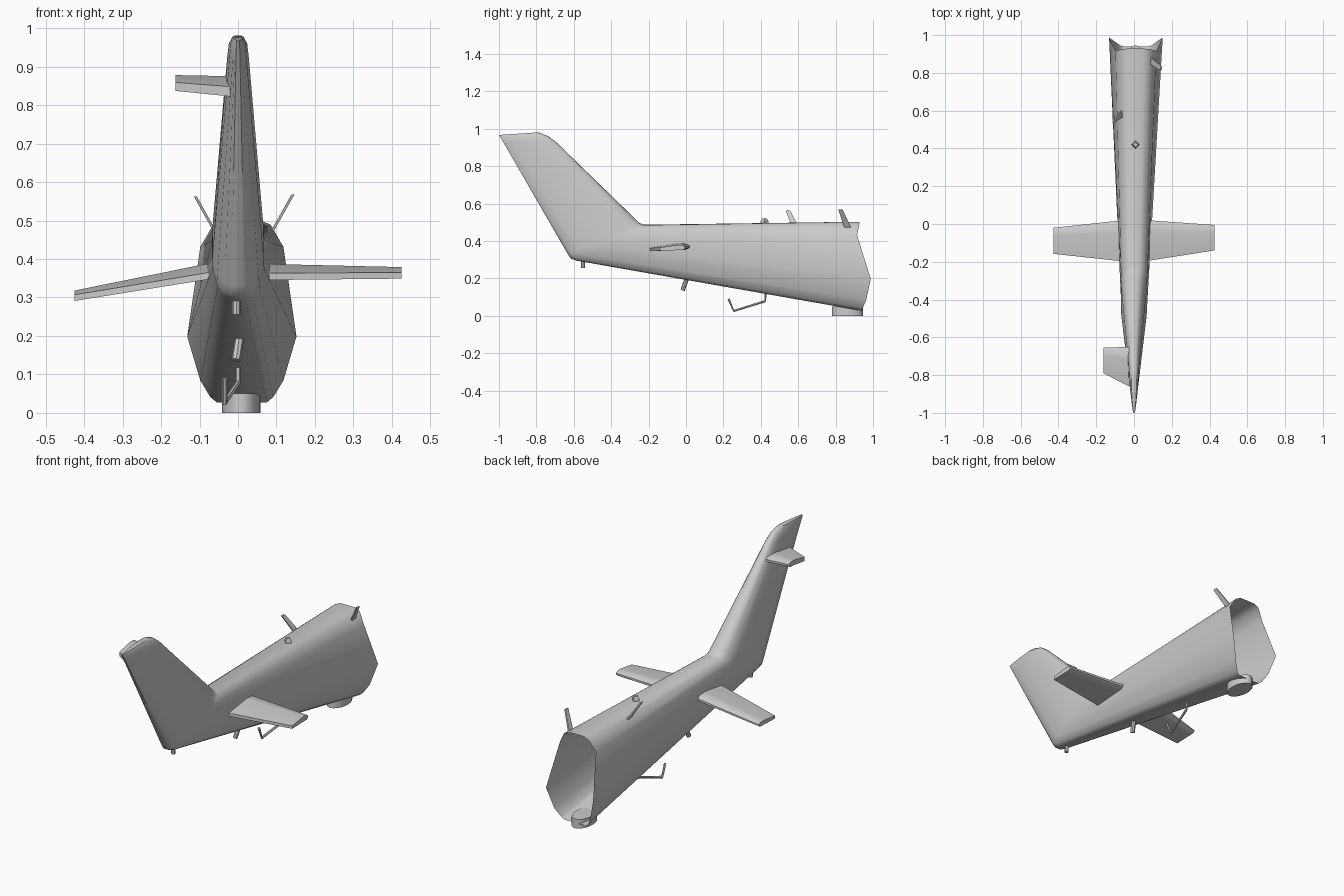
import bpy, bmesh, math
from mathutils import Vector

if "Cube" in bpy.data.objects:
    bpy.data.objects.remove(bpy.data.objects["Cube"])

grey = bpy.data.materials.new("plain_grey")
grey.diffuse_color = (0.6, 0.6, 0.6, 1)
grey.use_nodes = True
grey.node_tree.nodes["Principled BSDF"].inputs["Base Color"].default_value = grey.diffuse_color


def finish(name, bm, angle=40):
    bmesh.ops.remove_doubles(bm, verts=bm.verts, dist=1e-5)
    bmesh.ops.recalc_face_normals(bm, faces=bm.faces)
    me = bpy.data.meshes.new(name)
    bm.to_mesh(me)
    bm.free()
    me.materials.append(grey)
    ob = bpy.data.objects.new(name, me)
    bpy.context.collection.objects.link(ob)
    bpy.context.view_layer.objects.active = ob
    ob.select_set(True)
    bpy.ops.object.shade_smooth_by_angle(angle=math.radians(angle))
    ob.select_set(False)
    return ob


def loft(name, rings, cap_start=True, cap_end=True, angle=40):
    bm = bmesh.new()
    vs = [[bm.verts.new(p) for p in r] for r in rings]
    n = len(vs[0])
    for a, b in zip(vs, vs[1:]):
        for i in range(n):
            j = (i + 1) % n
            bm.faces.new((a[i], a[j], b[j], b[i]))
    if cap_start:
        bm.faces.new(vs[0])
    if cap_end:
        bm.faces.new(vs[-1])
    return finish(name, bm, angle)


def section(top, bottom, half, cx=0.0, shift=None):
    """Closed ring: half-widths at fractions from the upper to the lower edge."""
    pts = []
    for i, (t, x) in enumerate(half):
        y = top[0] + (bottom[0] - top[0]) * t + (shift[i] if shift else 0)
        z = top[1] + (bottom[1] - top[1]) * t
        pts.append((x, y, z))
    right = [(cx + x, y, z) for x, y, z in pts]
    left = [(cx - x, y, z) for x, y, z in reversed(pts[1:-1])]
    return right + left


# Boom and fin: one skin, open at the wide end, bent upward at the tail
mouth = [(0, 0), (0, .045), (.03, .075), (.15, .108), (.64, .142),
         (.88, .108), (.97, .082), (1, .065), (1, 0)]
bend = [(0, 0), (0.01, .028), (.06, .052), (.2, .068), (.6, .068),
        (.85, .055), (.96, .036), (1, .018), (1, 0)]
tip = [(0, 0), (0.01, .012), (.06, .02), (.2, .028), (.6, .022),
       (.85, .013), (.96, .008), (1, .005), (1, 0)]
rim = [0, 0, -.002, -.015, .052, .025, .005, 0, 0]


def scaled(half, s):
    return [(t, x * s) for t, x in half]


loft("boom_and_fin", [
    section((.928, .503), (.94, .027), mouth, .01, rim),
    section((-.225, .487), (-.585, .295), bend, .001),
    section((-.25, .497), (-.615, .305), bend),
    section((-.27, .517), (-.632, .33), scaled(bend, .98)),
    section((-.69, .925), (-.975, .925), tip),
    section((-.735, .96), (-.997, .962), scaled(tip, .85)),
    section((-.79, .981), (-1.0, .967), scaled(tip, .5)),
], cap_start=False, angle=50)


# Wings: thick rounded nose toward +y, thin blunt rear edge
def wing(name, root, end):
    def ring(x, nose, rear, zn, zr, hn, hr):
        c = nose - rear
        return [(x, rear, zr - hr), (x, rear, zr + hr),
                (x, nose - .3 * c, zn + hn * 1.0), (x, nose - .08 * c, zn + hn * .9),
                (x, nose, zn + hn * .3), (x, nose, zn - hn * .4),
                (x, nose - .08 * c, zn - hn * .9), (x, nose - .3 * c, zn - hn)]
    loft(name, [ring(*root), ring(*end)])


wing("right_wing", (.04, .022, -.2, .37, .354, .018, .009),
     (.425, -.005, -.14, .365, .357, .014, .008))
wing("left_wing", (-.04, .022, -.2, .378, .362, .018, .009),
     (-.425, -.02, -.158, .306, .299, .012, .008))
wing("fin_stabilizer", (-.005, -.65, -.87, .857, .834, .018, .013),
     (-.162, -.655, -.79, .864, .848, .014, .011))


# Blade antennas: thin flat tapering plates
def blade(name, base, end, width):
    b, e = Vector(base), Vector(end)
    rings = []
    for p, w in ((b, width), (e, width * .65)):
        rings.append([p + Vector((dx, dy, 0)) for dx, dy in
                      ((-.004, -w), (.004, -w), (.004, w), (-.004, w))])
    loft(name, rings)


blade("right_antenna", (.085, .867, .465), (.143, .826, .568), .018)
blade("left_antenna", (-.062, .585, .475), (-.111, .545, .563), .018)


# Round rods along a path
def rod(name, path, radius, sides=8):
    path = [Vector(p) for p in path]
    rings = []
    for i, p in enumerate(path):
        d = (path[min(i + 1, len(path) - 1)] - path[max(i - 1, 0)]).normalized()
        u = Vector((1, 0, 0))
        u = (u - d * u.dot(d)).normalized()
        v = d.cross(u)
        rings.append([p + radius * (math.cos(a) * u + math.sin(a) * v)
                      for a in (2 * math.pi * k / sides for k in range(sides))])
    loft(name, rings)


rod("tail_peg", [(-.004, -.55, .31), (-.004, -.55, .256)], .011)
rod("belly_peg", [(.006, .008, .21), (-.005, -.018, .137)], .012)
rod("bent_wire", [(0, .428, .13), (0, .422, .078),
                  (-.035, .255, .026), (-.034, .228, .09)], .007, 6)


# Top knob and belly lamp
def drum(name, centre, rx, ry, z0, z1, sides, top=1.0):
    rings = []
    for z, s in ((z0, 1), (z0 + (z1 - z0) * .6, 1), (z1, top)):
        rings.append([(centre[0] + rx * s * math.cos(2 * math.pi * k / sides),
                       centre[1] + ry * s * math.sin(2 * math.pi * k / sides), z)
                      for k in range(sides)])
    loft(name, rings)


drum("top_knob", (.008, .42), .021, .021, .485, .52, 4, .6)
drum("belly_lamp", (.008, .863), .05, .083, 0, .05, 20)
